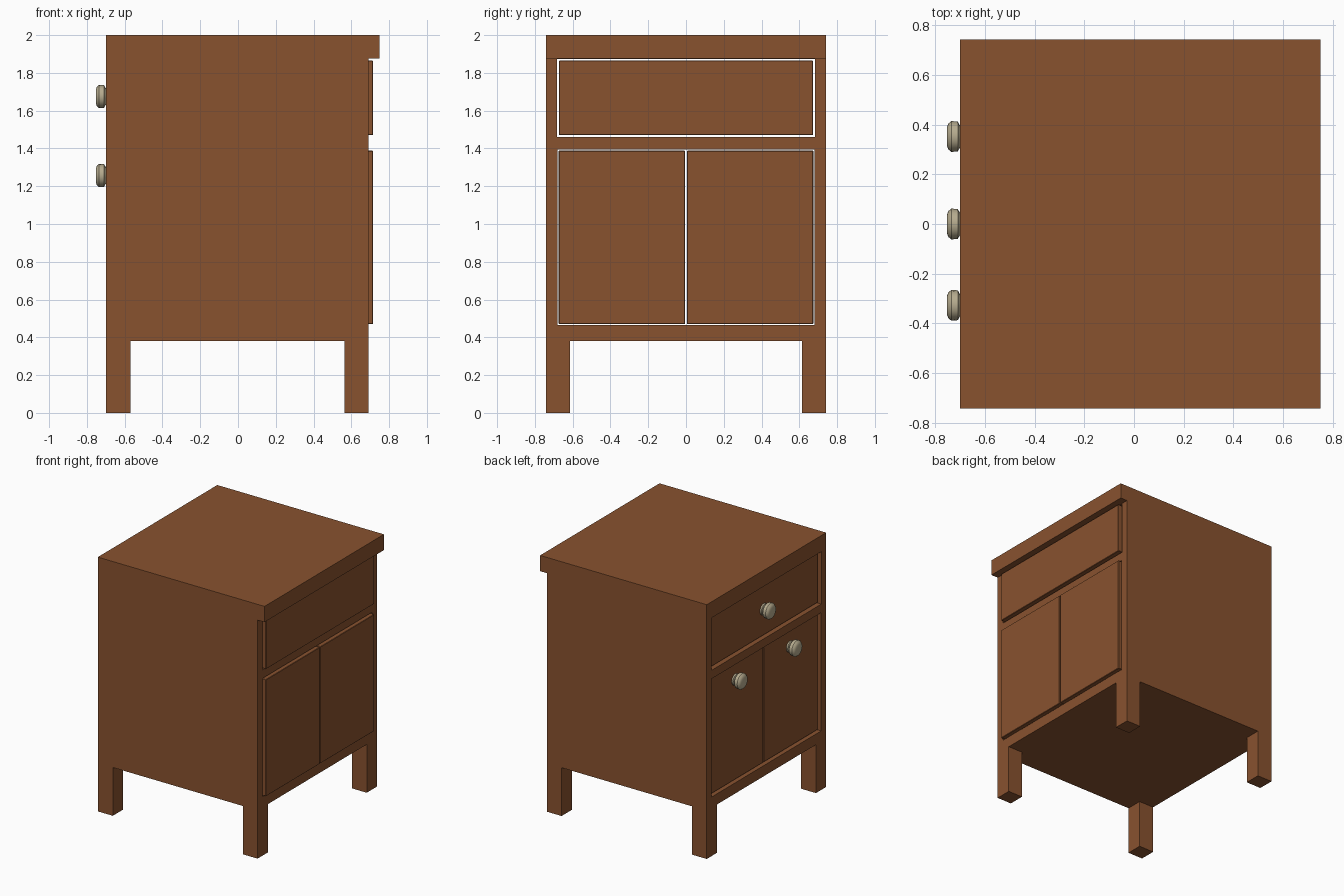
import bpy, bmesh, math
from mathutils import Matrix

if "Cube" in bpy.data.objects:
    bpy.data.objects.remove(bpy.data.objects["Cube"])


def material(name, rgb):
    m = bpy.data.materials.new(name)
    m.diffuse_color = (*rgb, 1)
    m.use_nodes = True
    m.node_tree.nodes["Principled BSDF"].inputs["Base Color"].default_value = m.diffuse_color
    return m


WOOD = material("brown wood", (0.25, 0.085, 0.028))
KNOB = material("beige knob", (0.48, 0.42, 0.28))


def add_object(name, bm, mat):
    bmesh.ops.recalc_face_normals(bm, faces=bm.faces)
    me = bpy.data.meshes.new(name)
    bm.to_mesh(me)
    bm.free()
    me.materials.append(mat)
    ob = bpy.data.objects.new(name, me)
    bpy.context.collection.objects.link(ob)
    return ob


def box(name, x, y, z, bevel=0):
    bm = bmesh.new()
    size = Matrix.Diagonal((x[1] - x[0], y[1] - y[0], z[1] - z[0], 1))
    mid = Matrix.Translation((sum(x) / 2, sum(y) / 2, sum(z) / 2))
    bmesh.ops.create_cube(bm, size=1, matrix=mid @ size)
    if bevel:
        bmesh.ops.bevel(bm, geom=bm.edges[:], offset=bevel, segments=1, affect='EDGES')
    return add_object(name, bm, WOOD)


# Cabinet carcass: one block with the overhang, legs and through openings cut out
cabinet = box("cabinet_body", (-0.70, 0.75), (-0.742, 0.742), (0, 2))
cutters = [
    box("overhang_cutter", (0.69, 1), (-1, 1), (-1, 1.876)),
    box("leg_gap_cutter_x", (-1.1, 1.1), (-0.615, 0.615), (-0.5, 0.38)),
    box("leg_gap_cutter_y", (-0.57, 0.563), (-1.1, 1.1), (-0.6, 0.38)),
    box("drawer_cutter", (-0.9, 0.9), (-0.682, 0.682), (1.461, 1.873)),
    box("door_cutter", (-0.9, 0.9), (-0.68, 0.68), (0.464, 1.394)),
]
for c in cutters:
    c.hide_render = True
    mod = cabinet.modifiers.new(c.name, 'BOOLEAN')
    mod.operation = 'DIFFERENCE'
    mod.solver = 'EXACT'
    mod.object = c
bpy.context.view_layer.update()
final = bpy.data.meshes.new_from_object(
    cabinet.evaluated_get(bpy.context.evaluated_depsgraph_get()))
cabinet.modifiers.clear()
cabinet.data = final
for c in cutters:
    bpy.data.objects.remove(c)

# Drawer and doors: blocks as deep as the body, set back 0.025 behind the knob side
DEPTH = (-0.675, 0.715)
box("drawer", DEPTH, (-0.673, 0.673), (1.47, 1.865), 0.003)
box("left_door", DEPTH, (0.004, 0.674), (0.47, 1.388), 0.003)
box("right_door", DEPTH, (-0.674, -0.004), (0.47, 1.388), 0.003)


# Turned knobs: (distance from panel, radius) profile spun around the x axis
def knob(name, y, z, sides=16):
    profile = [(0, 0.045), (0.012, 0.045), (0.016, 0.036), (0.024, 0.042),
               (0.034, 0.06), (0.06, 0.062), (0.072, 0.052), (0.078, 0.036)]
    bm = bmesh.new()
    rings = []
    for d, r in profile:
        rings.append([bm.verts.new((-0.675 - d,
                                    y + r * math.cos(2 * math.pi * i / sides),
                                    z + r * math.sin(2 * math.pi * i / sides)))
                      for i in range(sides)])
    for a, b in zip(rings, rings[1:]):
        for i in range(sides):
            j = (i + 1) % sides
            bm.faces.new((a[i], a[j], b[j], b[i]))
    bm.faces.new(rings[0])
    bm.faces.new(rings[-1])
    ob = add_object(name, bm, KNOB)
    bpy.ops.object.select_all(action='DESELECT')
    ob.select_set(True)
    bpy.context.view_layer.objects.active = ob
    bpy.ops.object.shade_smooth_by_angle(angle=math.radians(35))


knob("drawer_knob", 0, 1.675)
knob("left_door_knob", 0.352, 1.257)
knob("right_door_knob", -0.327, 1.257)
